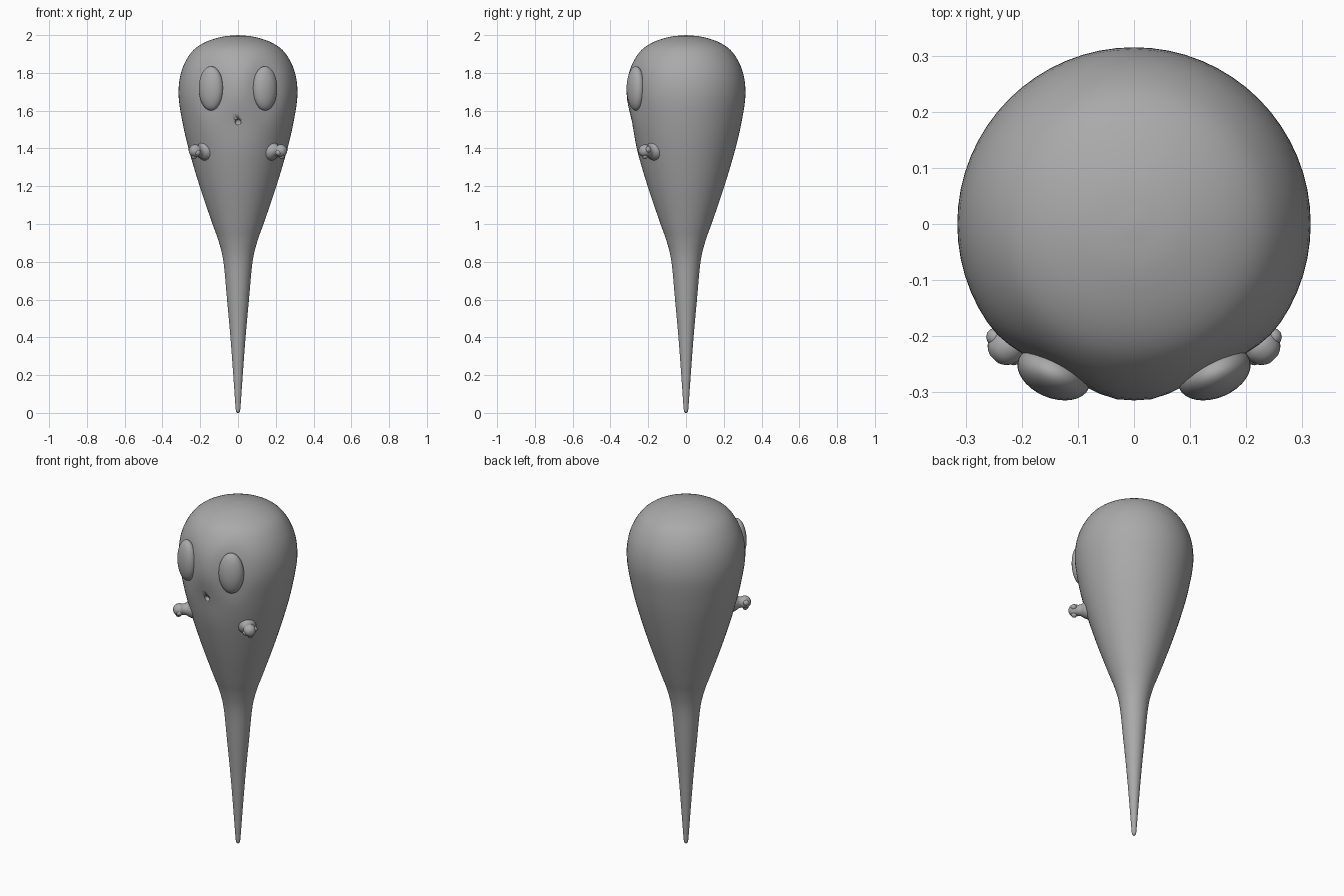
import bpy, bmesh, math
from mathutils import Vector, Matrix

if "Cube" in bpy.data.objects:
    bpy.data.objects.remove(bpy.data.objects["Cube"])

grey = bpy.data.materials.new("soft_grey")
grey.diffuse_color = (0.4, 0.4, 0.4, 1)
grey.use_nodes = True
grey.node_tree.nodes["Principled BSDF"].inputs["Base Color"].default_value = grey.diffuse_color


def make_object(name, bm, smooth_angle=40):
    bmesh.ops.recalc_face_normals(bm, faces=bm.faces)
    mesh = bpy.data.meshes.new(name)
    bm.to_mesh(mesh)
    bm.free()
    mesh.materials.append(grey)
    ob = bpy.data.objects.new(name, mesh)
    bpy.context.collection.objects.link(ob)
    bpy.ops.object.select_all(action='DESELECT')
    ob.select_set(True)
    bpy.context.view_layer.objects.active = ob
    bpy.ops.object.shade_smooth_by_angle(angle=math.radians(smooth_angle))
    return ob


def smooth_profile(pts, steps):
    """Catmull-Rom curve through (radius, height) points."""
    p = [Vector(q) for q in pts]
    p = [2 * p[0] - p[1]] + p + [2 * p[-1] - p[-2]]
    out = []
    for i in range(1, len(p) - 2):
        a, b, c, d = p[i - 1:i + 3]
        for k in range(steps):
            t = k / steps
            out.append(0.5 * (2 * b + (c - a) * t + (2 * a - 5 * b + 4 * c - d) * t * t
                              + (3 * b - a - 3 * c + d) * t ** 3))
    return out + [p[-2]]


def revolve(pts, sides):
    """Closed surface of revolution about z; the ends close to a single point."""
    bm = bmesh.new()
    rings = []
    for r, z in pts:
        rings.append([bm.verts.new((r * math.cos(2 * math.pi * k / sides),
                                    r * math.sin(2 * math.pi * k / sides), z))
                      for k in range(sides)])
    for a, b in zip(rings, rings[1:]):
        for k in range(sides):
            n = (k + 1) % sides
            bm.faces.new((a[k], a[n], b[n], b[k]))
    bmesh.ops.remove_doubles(bm, verts=bm.verts, dist=1e-5)
    return bm


# Body: round head tapering into a long thin tail
profile = [(0, 0), (0.008, 0.004), (0.013, 0.03), (0.025, 0.2), (0.04, 0.4), (0.058, 0.6),
           (0.077, 0.8), (0.103, 0.91), (0.135, 1.0), (0.203, 1.2), (0.262, 1.4),
           (0.296, 1.55), (0.315, 1.69), (0.299, 1.81), (0.25, 1.905), (0.185, 1.957),
           (0.09, 1.99), (0, 2.0)]
body_bm = revolve(smooth_profile(profile, 4), 64)
for v in body_bm.verts:
    if v.co.y < 0 and v.co.z > 1.3:
        # shallow sockets around the eyes
        d = ((abs(v.co.x) - 0.145) / 0.085) ** 2 + ((v.co.z - 1.715) / 0.14) ** 2
        v.co.y += 0.016 * math.exp(-d * d)
        # slightly flatter lower face
        e = (v.co.x / 0.14) ** 2 + ((v.co.z - 1.53) / 0.1) ** 2
        v.co.y += 0.008 * math.exp(-e)
body = make_object("body", body_bm, 50)

# Mouth: small round hole
bm = bmesh.new()
bmesh.ops.create_uvsphere(bm, u_segments=16, v_segments=10, radius=0.016,
                          matrix=Matrix.Translation((0, -0.284, 1.54)))
cutter = make_object("mouth_cutter", bm)
cutter.hide_render = True
cutter.hide_viewport = True
cut = body.modifiers.new("mouth", 'BOOLEAN')
cut.operation = 'DIFFERENCE'
cut.object = cutter
cut.solver = 'EXACT'

arm_profile = [(0.058, -0.03), (0.045, 0.004), (0.033, 0.022), (0.030, 0.04),
               (0.034, 0.058), (0.027, 0.078), (0.012, 0.089), (0, 0.09)]

for side, label in ((-1, "left"), (1, "right")):
    # Eye: tall oval lens set into the face
    bm = bmesh.new()
    bmesh.ops.create_uvsphere(bm, u_segments=32, v_segments=20, radius=1)
    turn = Matrix.Rotation(side * math.radians(23), 4, 'Z')
    bm.transform(Matrix.Translation((side * 0.143, -0.266, 1.718)) @ turn
                 @ Matrix.Diagonal((0.068, 0.044, 0.117, 1)))
    make_object(label + "_eye", bm)

    # Arm: short flared stub with a rounded hand
    out = Vector((side * 0.72, -0.69, 0)).normalized()
    place = (Matrix.Translation(out * 0.257 + Vector((0, 0, 1.388)))
             @ out.to_track_quat('Z', 'Y').to_matrix().to_4x4())
    bm = revolve(smooth_profile(arm_profile, 3), 20)
    bm.transform(place)
    make_object(label + "_arm", bm, 60)

    # Fingers: three little nubs round the hand
    bm = bmesh.new()
    across = Vector((0.69, side * 0.72, 0)).normalized() * side
    for a, up in ((0.026, 0.004), (-0.022, -0.012), (0.004, -0.03)):
        pos = out * 0.318 + across * a + Vector((0, 0, 1.39 + up))
        bmesh.ops.create_uvsphere(bm, u_segments=12, v_segments=8, radius=0.016,
                                  matrix=Matrix.Translation(pos))
    make_object(label + "_fingers", bm)
